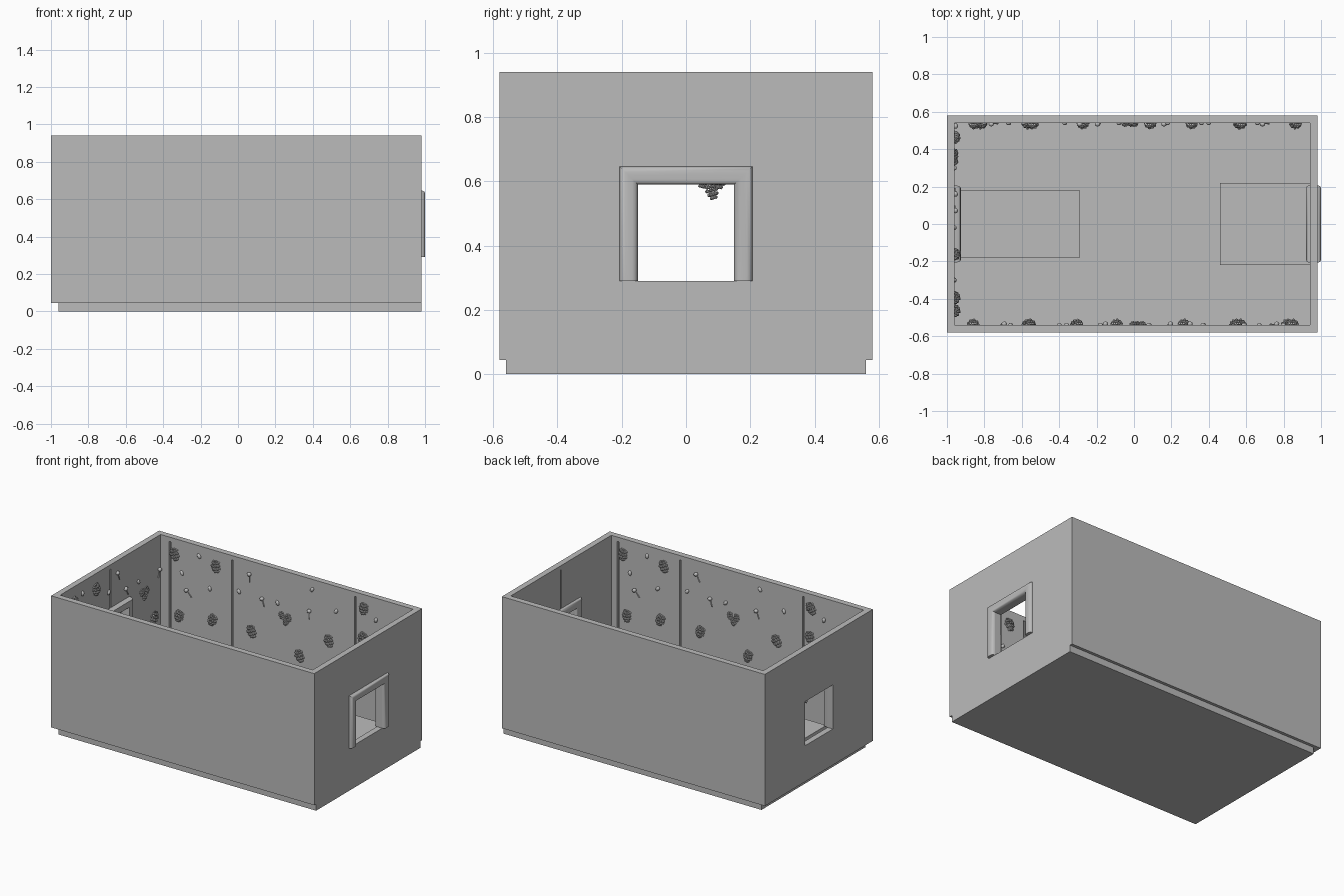
import bpy, bmesh, math, random
from mathutils import Vector, Matrix

random.seed(4)
cube = bpy.data.objects.get("Cube")
if cube:
    bpy.data.objects.remove(cube)

grey = bpy.data.materials.new("stone_grey")
grey.use_nodes = True
grey.diffuse_color = (0.5, 0.5, 0.5, 1)
grey.node_tree.nodes["Principled BSDF"].inputs["Base Color"].default_value = (0.5, 0.5, 0.5, 1)


def finish(name, bm, smooth=False):
    bmesh.ops.recalc_face_normals(bm, faces=bm.faces[:])
    mesh = bpy.data.meshes.new(name)
    bm.to_mesh(mesh)
    bm.free()
    mesh.materials.append(grey)
    obj = bpy.data.objects.new(name, mesh)
    bpy.context.collection.objects.link(obj)
    if smooth:
        bpy.ops.object.select_all(action='DESELECT')
        obj.select_set(True)
        bpy.context.view_layer.objects.active = obj
        bpy.ops.object.shade_smooth_by_angle(angle=math.radians(40))
    return obj


def add_box(bm, lo, hi):
    lo, hi = Vector(lo), Vector(hi)
    size = Matrix.Diagonal((hi - lo).to_4d())
    size[3][3] = 1
    bmesh.ops.create_cube(bm, size=1, matrix=Matrix.Translation((lo + hi) / 2) @ size)


def box(name, lo, hi):
    bm = bmesh.new()
    add_box(bm, lo, hi)
    return finish(name, bm)


# Room shell: cut the inside, the two openings and the panel seams
X0, X1, Y, TOP, BASE, T = -1.0, 0.98, 0.58, 0.94, 0.045, 0.04
IX0, IX1, IY = X0 + T, X1 - T, Y - T
shell = box("walls", (X0, -Y, BASE), (X1, Y, TOP))


def cut(cutter):
    cutter.hide_render = True
    mod = shell.modifiers.new("cut", 'BOOLEAN')
    mod.operation = 'DIFFERENCE'
    mod.solver = 'EXACT'
    mod.object = cutter
    bpy.context.view_layer.objects.active = shell
    bpy.ops.object.modifier_apply(modifier=mod.name)
    bpy.data.objects.remove(cutter)


cut(box("room_cutter", (IX0, -IY, 0), (IX1, IY, 1.2)))
cut(box("opening_cutter", (-1.2, -0.15, 0.29), (1.2, 0.15, 0.59)))

g, d = 0.006, 0.012
bm = bmesh.new()
seam_top = TOP - 0.03
for x in (-0.89, -0.42, 0.505):
    for s in (1, -1):
        y = s * IY
        add_box(bm, (s * x - g, min(y, y + s * d), 0.06), (s * x + g, max(y, y + s * d), seam_top))
for x, s in ((IX0, -1), (IX1, 1)):
    add_box(bm, (min(x, x + s * d), -g, 0.62), (max(x, x + s * d), g, seam_top))
cut(finish("seam_cutter", bm))

# Base and the two landings under the openings
box("floor_base", (IX0, -0.56, 0), (X1, 0.56, BASE + 0.002))
box("left_landing", (0.46, -0.22, BASE), (IX1, 0.22, 0.285))
box("right_landing", (-0.93, -0.18, BASE), (-0.29, 0.18, 0.285))


# Rounded trim swept around the top and sides of an opening
def opening_trim(name, x, out, depth):
    bm = bmesh.new()
    rows = []
    width, steps = 0.057, 8
    for i in range(steps + 1):
        a = math.pi * i / steps
        off = width * (1 - math.cos(a)) / 2
        px = x + out * depth * min(1, 1.25 * math.sin(a))
        h, z = 0.15 + off, 0.59 + off
        rows.append([bm.verts.new(p) for p in
                     ((px, -h, 0.29), (px, -h, z), (px, h, z), (px, h, 0.29))])
    for a, b in zip(rows, rows[1:] + rows[:1]):
        for k in range(3):
            bm.faces.new((a[k], a[k + 1], b[k + 1], b[k]))
    for k in (0, 3):
        bm.faces.new([r[k] for r in rows])
    finish(name, bm, True)


opening_trim("left_outer_trim", X1, 1, 0.02)
opening_trim("left_inner_trim", IX1, -1, 0.02)
opening_trim("right_inner_trim", IX0, 1, 0.035)


# Wall decorations, built in the plane of the wall with local -y facing the room
def add_ball(bm, m, pos, scale, sub=1):
    bmesh.ops.create_icosphere(bm, subdivisions=sub, radius=1,
                               matrix=m @ Matrix.Translation(pos) @ Matrix.Diagonal((*scale, 1)))


def berry(bm, m, size=1.0):
    m = m @ Matrix.Rotation(random.uniform(-0.5, 0.5), 4, 'Y') @ Matrix.Scale(size, 4)
    for row, (z, r) in enumerate(((0.03, 0.02), (0.012, 0.026), (-0.008, 0.022), (-0.026, 0.012))):
        for k in range(5):
            a = math.pi * (k + 0.5 * (row % 2)) / 4.5
            add_ball(bm, m, (r * math.cos(a), -r * math.sin(a), z), (0.0095,) * 3)
    add_ball(bm, m, (0, 0, 0), (0.022, 0.02, 0.034))
    for k in (-1, 0, 1):
        add_ball(bm, m, (0.012 * k, -0.008, 0.042), (0.009, 0.006, 0.006))


def berry_group(bm, m):
    for x, z in ((-0.025, 0.01), (0.025, 0.008), (0.002, -0.025)):
        berry(bm, m @ Matrix.Translation((x, 0, z)), 0.62)


def leaf(bm, m):
    m = m @ Matrix.Rotation(random.uniform(-0.8, 0.8), 4, 'Y')
    add_ball(bm, m, (0, 0, 0), (0.012, 0.012, 0.018), 2)


def sprig(bm, m):
    m = m @ Matrix.Rotation(random.uniform(-0.8, 0.2), 4, 'Y')
    add_ball(bm, m, (0, -0.006, 0.02), (0.015, 0.013, 0.013), 2)
    bmesh.ops.create_cone(bm, cap_ends=True, segments=8, radius1=0.004, radius2=0.003, depth=0.045,
                          matrix=m @ Matrix.Translation((0, -0.003, -0.012)))


kinds = {"b": berry, "g": berry_group, "l": leaf, "s": sprig}


def decorate(name, place, items):
    bm = bmesh.new()
    for kind, u, z in items:
        kinds[kind](bm, place @ Matrix.Translation((u, 0, z)))
    finish(name, bm, True)


long_wall = [
    ("b", -.85, .83), ("l", -.67, .87), ("b", -.54, .83), ("l", -.8, .72), ("s", -.75, .6),
    ("l", -.59, .67), ("b", -.57, .46), ("b", -.82, .42), ("s", -.29, .83), ("l", -.37, .71),
    ("s", -.19, .69), ("l", -.08, .71), ("b", -.27, .46), ("g", -.02, .62), ("s", .16, .7),
    ("l", .18, .87), ("l", .36, .77), ("b", .09, .39), ("b", .31, .55), ("b", .57, .84),
    ("l", .66, .79), ("b", .56, .64), ("b", .86, .6), ("s", .7, .45), ("l", .4, .3)]
end_wall = [
    ("s", -.52, .69), ("l", -.3, .71), ("g", -.36, .61), ("s", -.17, .7), ("s", -.08, .84),
    ("l", .02, .76), ("b", .16, .83), ("l", .3, .86), ("b", -.46, .4), ("b", .46, .6),
    ("b", .39, .83), ("l", .3, .45)]
back = Matrix.Translation((0, IY, 0))
half_turn = Matrix.Rotation(math.pi, 4, 'Z')
decorate("back_wall_berries", back, long_wall)
decorate("front_wall_berries", half_turn @ back, long_wall)
quarter = Matrix.Translation((IX0, 0, 0)) @ Matrix.Rotation(math.pi / 2, 4, 'Z')
# Mirrored along the wall so that the items keep their order
decorate("right_wall_berries", quarter, [(k, -u, z) for k, u, z in end_wall])
decorate("hanging_berry", quarter, [("g", 0.08, 0.59)])
